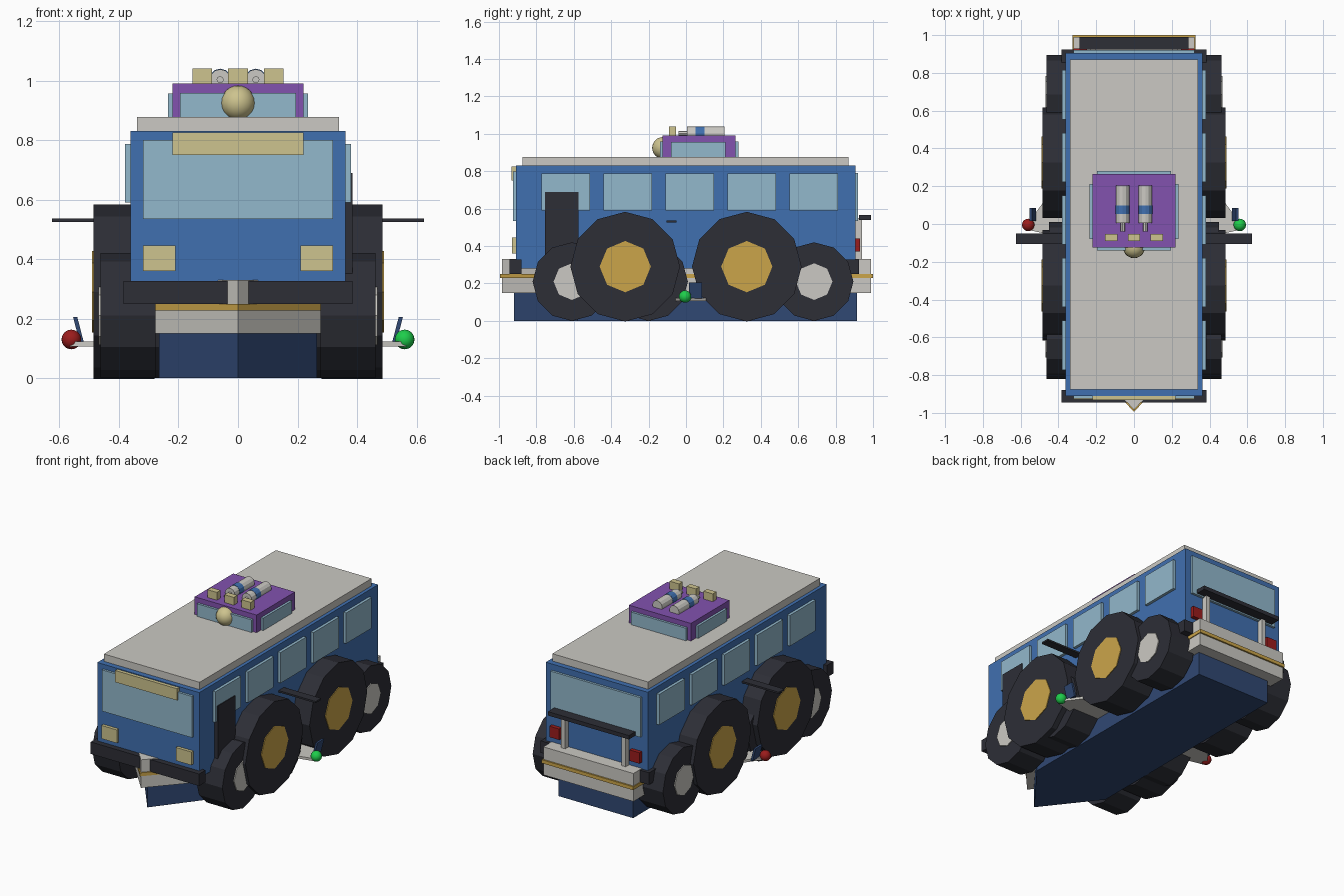
import bpy, bmesh, math
from mathutils import Matrix

if "Cube" in bpy.data.objects:
    bpy.data.objects.remove(bpy.data.objects["Cube"])


def lin(c):
    c /= 255
    return c / 12.92 if c < 0.04045 else ((c + 0.055) / 1.055) ** 2.4


def material(name, r, g, b):
    m = bpy.data.materials.new(name)
    m.diffuse_color = (lin(r), lin(g), lin(b), 1)
    m.use_nodes = True
    m.node_tree.nodes["Principled BSDF"].inputs["Base Color"].default_value = m.diffuse_color
    return m


BLUE = material("body_blue", 64, 112, 176)
NAVY = material("hull_navy", 48, 72, 115)
SILVER = material("silver", 203, 201, 195)
GOLD = material("gold", 203, 165, 74)
BLACK = material("rubber_black", 45, 46, 54)
GLASS = material("window_glass", 146, 184, 204)
CREAM = material("lamp_cream", 205, 195, 142)
PURPLE = material("hatch_purple", 130, 82, 175)
RED = material("lamp_red", 155, 28, 28)
GREEN = material("lamp_green", 30, 205, 75)


def finish(name, bm, mat):
    bmesh.ops.recalc_face_normals(bm, faces=bm.faces[:])
    me = bpy.data.meshes.new(name)
    bm.to_mesh(me)
    bm.free()
    me.materials.append(mat)
    ob = bpy.data.objects.new(name, me)
    bpy.context.collection.objects.link(ob)
    return ob


def box(name, x, y, z, mat):
    """Box from (min, max) pairs on each axis."""
    bm = bmesh.new()
    bmesh.ops.create_cube(bm, size=1)
    for v in bm.verts:
        v.co = [(a + b) / 2 + c * (b - a) for c, (a, b) in zip(v.co, (x, y, z))]
    return finish(name, bm, mat)


def side_box(name, s, x, y, z, mat):
    """Box given for the right side, flipped to side s."""
    return box(name, sorted((s * x[0], s * x[1])), y, z, mat)


def prism(name, outline, z, mat):
    """Plan outline extruded between two heights."""
    bm = bmesh.new()
    f = bm.faces.new([bm.verts.new((x, y, z[0])) for x, y in outline])
    up = bmesh.ops.extrude_face_region(bm, geom=[f])["geom"]
    bmesh.ops.translate(bm, vec=(0, 0, z[1] - z[0]),
                        verts=[v for v in up if isinstance(v, bmesh.types.BMVert)])
    return finish(name, bm, mat)


def cylinder(name, centre, r, depth, axis, sides, mat):
    bm = bmesh.new()
    rot = Matrix.Rotation(math.pi / 2, 4, 'Y' if axis == 'X' else 'X')
    bmesh.ops.create_cone(bm, cap_ends=True, segments=sides, radius1=r, radius2=r,
                          depth=depth, matrix=Matrix.Translation(centre) @ rot)
    return finish(name, bm, mat)


def ball(name, centre, r, mat):
    bm = bmesh.new()
    bmesh.ops.create_uvsphere(bm, u_segments=20, v_segments=12, radius=r,
                              matrix=Matrix.Translation(centre))
    for f in bm.faces:
        f.smooth = True
    return finish(name, bm, mat)


def boat(w, back, shoulder, tip):
    """Pointed-bow plan outline."""
    return [(-w, back), (w, back), (w, shoulder), (0, tip), (-w, shoulder)]


# Hull and pointed deck
prism("hull", boat(0.265, 0.915, -0.58, -0.92), (0, 0.15), NAVY)
prism("deck", boat(0.32, 0.99, -0.63, -0.985), (0.15, 0.33), SILVER)
prism("deck_stripe", boat(0.325, 1.0, -0.64, -0.995), (0.228, 0.25), GOLD)

# Body and roof
box("body", (-0.362, 0.362), (-0.91, 0.905), (0.28, 0.83), BLUE)
box("roof", (-0.34, 0.34), (-0.875, 0.87), (0.83, 0.877), SILVER)

# Front details
box("windscreen", (-0.32, 0.32), (-0.925, -0.9), (0.535, 0.8), GLASS)
box("front_sign", (-0.22, 0.22), (-0.932, -0.9), (0.75, 0.825), CREAM)
box("front_bumper", (-0.385, 0.385), (-0.945, -0.88), (0.25, 0.327), BLACK)

# Rear details
box("rear_window", (-0.32, 0.32), (0.9, 0.92), (0.535, 0.79), GLASS)
box("rear_wing", (-0.288, 0.288), (0.925, 0.99), (0.54, 0.565), BLACK)

for s in (1, -1):
    side_box("headlight", s, (0.21, 0.32), (-0.93, -0.9), (0.36, 0.445), CREAM)
    side_box("tail_lamp", s, (0.25, 0.32), (0.9, 0.93), (0.37, 0.44), RED)
    side_box("rear_wing_post", s, (0.2, 0.23), (0.905, 0.94), (0.3, 0.55), SILVER)
    side_box("rear_bumper_end", s, (0.3, 0.385), (0.848, 0.925), (0.25, 0.327), BLACK)
    # Side windows
    for i in range(5):
        y = -0.642 + i * 0.3315
        side_box("side_window", s, (0.35, 0.38), (y - 0.13, y + 0.13), (0.59, 0.787), GLASS)
    # Wheels: large pair, small outer pair, small inner middle one
    for y in (-0.325, 0.325):
        cylinder("large_wheel", (s * 0.383, y, 0.29), 0.293, 0.205, 'X', 12, BLACK)
        cylinder("large_hub", (s * 0.45, y, 0.29), 0.137, 0.08, 'X', 8, GOLD)
    for y in (-0.61, 0.685):
        cylinder("small_wheel", (s * 0.37, y, 0.21), 0.21, 0.185, 'X', 12, BLACK)
        cylinder("small_hub", (s * 0.428, y, 0.21), 0.098, 0.08, 'X', 8, SILVER)
    cylinder("middle_wheel", (s * 0.358, -0.2, 0.21), 0.21, 0.185, 'X', 12, BLACK)
    # Side bar
    side_box("side_bar", s, (0.35, 0.625), (-0.105, -0.05), (0.525, 0.536), BLACK)
    # Outrigger with fin and marker lamp
    plan = [(0.25, 0.15), (0.48, 0.115), (0.565, 0.0), (0.565, -0.03), (0.25, -0.1)]
    prism("outrigger", [(s * x, y) for x, y in plan], (0.107, 0.123), SILVER)
    fin = side_box("outrigger_fin", s, (0.518, 0.532), (0.015, 0.085), (0.12, 0.205), NAVY)
    for v in fin.data.vertices:
        if v.co.z > 0.16:
            v.co.x += s * 0.022
    ball("marker_lamp", (s * 0.56, -0.005, 0.13), 0.033, GREEN if s > 0 else RED)
    # Roof tanks
    cylinder("tank", (s * 0.06, 0.105, 1.003), 0.035, 0.2, 'Y', 12, SILVER)
    cylinder("tank_band", (s * 0.06, 0.075, 1.003), 0.037, 0.046, 'Y', 12, BLUE)
    cylinder("tank_nozzle", (s * 0.06, -0.015, 1.003), 0.012, 0.05, 'Y', 8, SILVER)
    # Hatch side windows
    side_box("hatch_side_window", s, (0.2, 0.235), (-0.08, 0.212), (0.87, 0.957), GLASS)

# Door on the right side
box("door", (0.35, 0.385), (-0.755, -0.575), (0.3, 0.69), BLACK)

# Roof hatch
box("hatch", (-0.22, 0.22), (-0.125, 0.265), (0.87, 0.99), PURPLE)
box("hatch_front_window", (-0.195, 0.195), (-0.14, -0.1), (0.87, 0.958), GLASS)
box("hatch_rear_window", (-0.195, 0.195), (0.24, 0.28), (0.87, 0.958), GLASS)
ball("hatch_lamp", (0, -0.123, 0.925), 0.058, CREAM)
for x in (-0.12, 0, 0.12):
    box("roof_lamp", (x - 0.033, x + 0.033), (-0.09, -0.053), (0.985, 1.04), CREAM)
